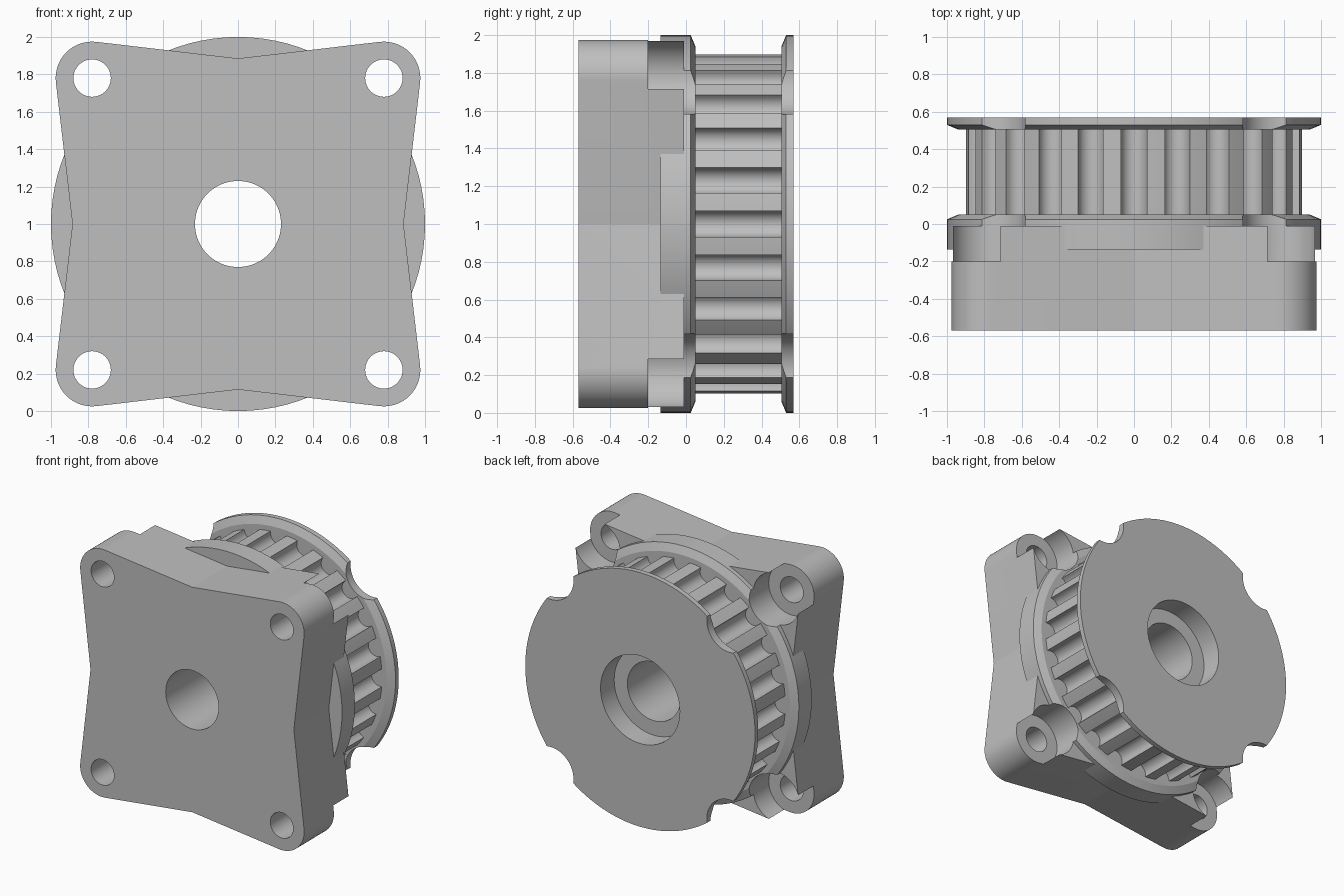
import bpy, bmesh, math
from math import cos, sin, radians, pi

if "Cube" in bpy.data.objects:
    bpy.data.objects.remove(bpy.data.objects["Cube"])

CZ = 1.0        # height of the shaft axis
SCREW = 0.78    # screw offset from the axis

metal = bpy.data.materials.new("light grey")
metal.diffuse_color = (0.52, 0.52, 0.52, 1)
metal.use_nodes = True
metal.node_tree.nodes["Principled BSDF"].inputs["Base Color"].default_value = metal.diffuse_color


def circle(r, n=96, cx=0.0, cz=0.0):
    return [(cx + r * cos(2 * pi * i / n), cz + r * sin(2 * pi * i / n)) for i in range(n)]


def loft(name, sections):
    """Closed solid along y from (outline, y) sections of equal point count."""
    bm = bmesh.new()
    rings = [[bm.verts.new((x, y, z + CZ)) for x, z in pts] for pts, y in sections]
    n = len(rings[0])
    for a, b in zip(rings, rings[1:]):
        for i in range(n):
            j = (i + 1) % n
            bm.faces.new((a[i], a[j], b[j], b[i]))
    bm.faces.new(rings[0])
    bm.faces.new(rings[-1])
    bmesh.ops.recalc_face_normals(bm, faces=bm.faces)
    me = bpy.data.meshes.new(name)
    bm.to_mesh(me)
    bm.free()
    me.materials.append(metal)
    ob = bpy.data.objects.new(name, me)
    bpy.context.collection.objects.link(ob)
    return ob


def combine(target, tool, operation):
    """Apply a boolean and drop the tool object."""
    tool.hide_render = True
    mod = target.modifiers.new(operation.lower(), 'BOOLEAN')
    mod.operation = operation
    mod.solver = 'EXACT'
    mod.object = tool
    bpy.context.view_layer.objects.active = target
    bpy.ops.object.modifier_apply(modifier=mod.name)
    bpy.data.objects.remove(tool, do_unlink=True)


# Housing outline: rounded corners with sides pinched at the middle
outline = []
for q in range(4):
    t = q * pi / 2
    pts = [(0.885, 0.0)]
    for i in range(17):
        a = radians(-6.68 + 103.36 * i / 16)
        pts.append((SCREW + 0.195 * cos(a), SCREW + 0.195 * sin(a)))
    outline += [(x * cos(t) - z * sin(t), x * sin(t) + z * cos(t)) for x, z in pts]

# Toothed wheel outline: 24 round grooves, the first one on +x
TEETH = 24
wheel = []
for k in range(TEETH):
    t = 2 * pi * k / TEETH
    groove = [(0.897, -0.07)]
    for i in range(17):
        a = pi * i / 16
        groove.append((0.88 - 0.07 * sin(a), -0.07 * cos(a)))
    groove.append((0.897, 0.07))
    wheel += [(r * cos(t) - s * sin(t), r * sin(t) + s * cos(t)) for r, s in groove]
    mid = t + pi / TEETH
    wheel.append((0.9 * cos(mid), 0.9 * sin(mid)))

# Solid parts
body = loft("housing_with_pulley", [(outline, -0.57), (outline, -0.01)])
inner_flange = loft("inner_flange", [(circle(1), -0.135), (circle(1), 0.025), (circle(0.94), 0.05)])
toothed_wheel = loft("toothed_wheel", [(wheel, 0.0), (wheel, 0.54)])
outer_flange = loft("outer_flange", [(circle(0.94), 0.505), (circle(1), 0.53), (circle(1), 0.57)])
for part in (inner_flange, toothed_wheel, outer_flange):
    combine(body, part, 'UNION')

# Screw holes, with wide clearance cuts that also notch both flanges
for sx in (-1, 1):
    for sz in (-1, 1):
        wide = circle(0.2, 64, sx * SCREW, sz * SCREW)
        hole = circle(0.1, 48, sx * SCREW, sz * SCREW)
        combine(body, loft("screw_clearance", [(wide, -0.2), (wide, 0.8)]), 'DIFFERENCE')
        combine(body, loft("screw_hole", [(hole, -0.8), (hole, 0.0)]), 'DIFFERENCE')

# Shaft bore and the wider recess at the back
combine(body, loft("bore", [(circle(0.23), -0.8), (circle(0.23), 0.8)]), 'DIFFERENCE')
combine(body, loft("recess", [(circle(0.345), 0.4), (circle(0.345), 0.8)]), 'DIFFERENCE')

bpy.ops.object.select_all(action='DESELECT')
body.select_set(True)
bpy.context.view_layer.objects.active = body
bpy.ops.object.shade_smooth_by_angle(angle=radians(12.5))
